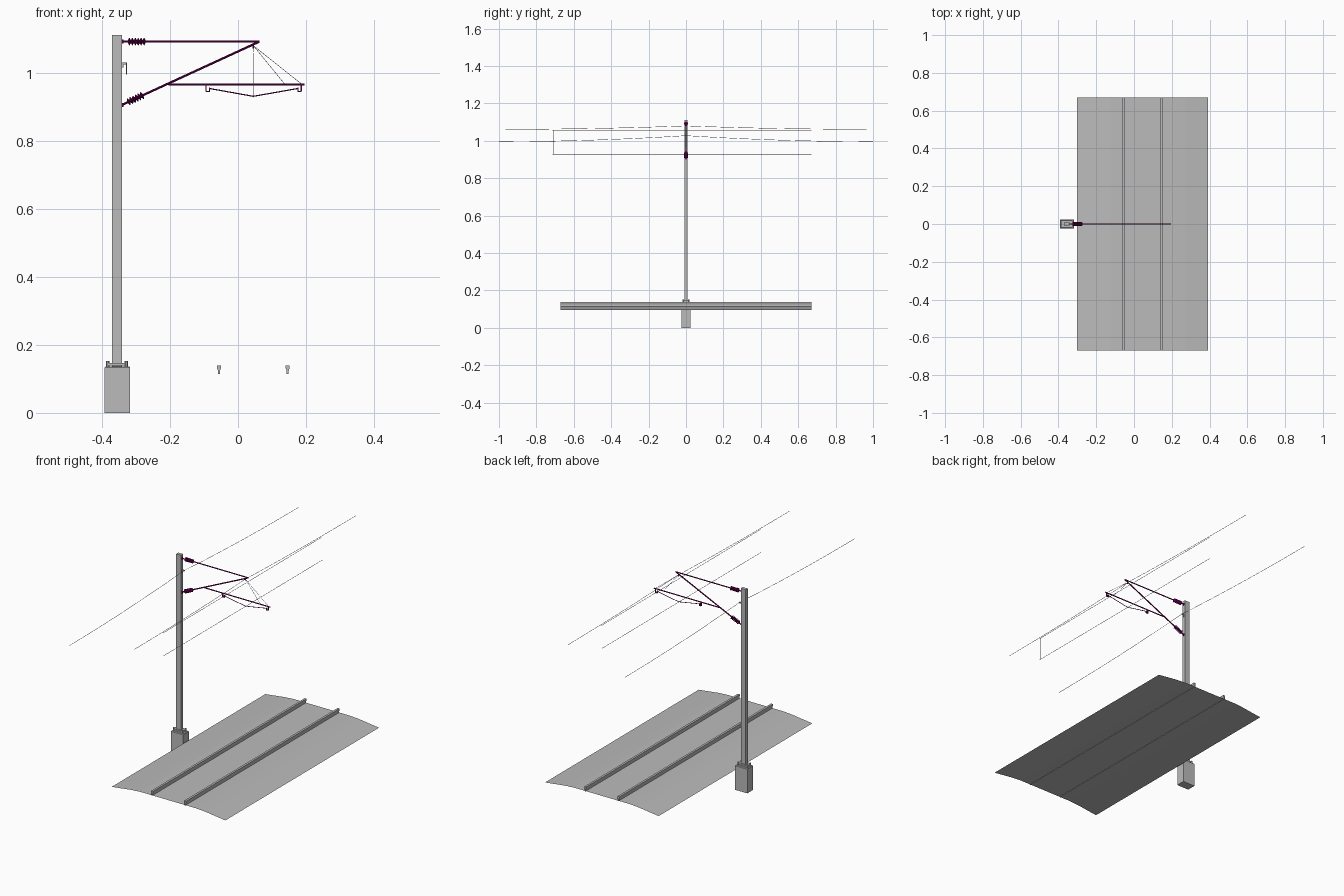
import bpy, bmesh, math
from mathutils import Vector

if "Cube" in bpy.data.objects:
    bpy.data.objects.remove(bpy.data.objects["Cube"])

def material(name, color):
    m = bpy.data.materials.new(name)
    m.diffuse_color = (*color, 1)
    m.use_nodes = True
    m.node_tree.nodes["Principled BSDF"].inputs["Base Color"].default_value = m.diffuse_color
    return m

GREY = material("galvanised_grey", (0.5, 0.5, 0.5))
PURPLE = material("dark_magenta", (0.16, 0.0, 0.09))

def finish(name, bm, mat, smooth=False):
    me = bpy.data.meshes.new(name)
    bm.to_mesh(me)
    bm.free()
    me.materials.append(mat)
    ob = bpy.data.objects.new(name, me)
    bpy.context.collection.objects.link(ob)
    if smooth:
        bpy.context.view_layer.objects.active = ob
        ob.select_set(True)
        bpy.ops.object.shade_smooth_by_angle()
        ob.select_set(False)
    return ob

def box(name, x, y, z, mat=GREY, bevel=0):
    """Box from (min, max) pairs."""
    bm = bmesh.new()
    bmesh.ops.create_cube(bm, size=1)
    for v in bm.verts:
        v.co = [(a + b) / 2 + c * (b - a) for (a, b), c in zip((x, y, z), v.co)]
    if bevel:
        top = [e for e in bm.edges if all(v.co.z > z[1] - 1e-5 for v in e.verts)]
        bmesh.ops.bevel(bm, geom=top, offset=bevel, segments=1, affect='EDGES')
    return finish(name, bm, mat)

def rod(name, points, radii, mat, sides=8):
    """Round rod along points; radii is one number or one per point."""
    pts = [Vector(p) for p in points]
    if not isinstance(radii, list):
        radii = [radii] * len(pts)
    bm = bmesh.new()
    rings = []
    for i, p in enumerate(pts):
        a, b = pts[max(i - 1, 0)], pts[min(i + 1, len(pts) - 1)]
        t = (b - a).normalized()
        side = t.cross(Vector((0, 1, 0)))
        if side.length < 0.2:
            side = t.cross(Vector((1, 0, 0)))
        side.normalize()
        up = side.cross(t)
        rings.append([bm.verts.new(p + radii[i] * (side * math.cos(k * math.tau / sides)
                      + up * math.sin(k * math.tau / sides))) for k in range(sides)])
    for r, s in zip(rings, rings[1:]):
        for k in range(sides):
            bm.faces.new((r[k], r[(k + 1) % sides], s[(k + 1) % sides], s[k]))
    bm.faces.new(rings[0][::-1])
    bm.faces.new(rings[-1])
    bmesh.ops.recalc_face_normals(bm, faces=bm.faces)
    return finish(name, bm, mat, True)

def extrude_y(name, profile, half, mat, closed):
    """Sweep an xz profile along the track."""
    bm = bmesh.new()
    f, b = [[bm.verts.new((x, y, z)) for x, z in profile] for y in (-half, half)]
    n = len(profile)
    for i in range(n if closed else n - 1):
        j = (i + 1) % n
        bm.faces.new((f[i], f[j], b[j], b[i]))
    if closed:
        bm.faces.new(f)
        bm.faces.new(b)
        bmesh.ops.recalc_face_normals(bm, faces=bm.faces)
    return finish(name, bm, mat)

# Track bed sheet and rails
TRACK = 0.045
half_bed = [(0.347, 0.097), (0.29, 0.104), (0.227, 0.112), (0.17, 0.116)]
bed = [(TRACK - d, z) for d, z in half_bed] + [(TRACK + d, z) for d, z in half_bed[::-1]]
extrude_y("track_bed", bed, 0.67, GREY, False)
for side, x in (("left", -0.056), ("right", 0.146)):
    half_rail = [(0.003, 0.114), (0.003, 0.124), (0.006, 0.132), (0.006, 0.139)]
    prof = [(x + d, z) for d, z in half_rail] + [(x - d, z) for d, z in half_rail[::-1]]
    extrude_y(side + "_rail", prof, 0.67, GREY, True)

# Foundation, base plate, bolts and mast
MX = -0.356
box("foundation", (-0.392, -0.317), (-0.025, 0.025), (0, 0.136), bevel=0.003)
box("base_plate", (-0.385, -0.326), (-0.018, 0.018), (0.139, 0.147))
for sx in (-1, 1):
    for sy in (-1, 1):
        p = (MX + sx * 0.027, sy * 0.014)
        rod("base_bolt", [(*p, 0.134), (*p, 0.152)], 0.005, GREY, 6)
box("mast", (-0.371, -0.341), (-0.009, 0.009), (0.136, 1.112))

# Cantilever tubes
TIP = Vector((0.063, 0, 1.092))
TOP, LOW = Vector((-0.341, 0, 1.092)), Vector((-0.341, 0, 0.906))
rod("top_tube", [TOP, TIP], 0.003, PURPLE)
rod("diagonal_tube", [LOW, TIP], 0.0033, PURPLE)
rod("registration_tube", [(-0.204, 0, 0.966), (0.196, 0, 0.966)], 0.003, PURPLE)

# Ribbed insulators with mast brackets
for name, start in (("top", TOP), ("lower", LOW)):
    d = (TIP - start).normalized()
    pts, radii = [], []
    for i in range(6):
        s = 0.018 + i * 0.0086
        for off, r in ((0, 0.005), (0.003, 0.011), (0.0045, 0.011), (0.0075, 0.005)):
            pts.append(start + d * (s + off))
            radii.append(r)
    rod(name + "_insulator", pts, radii, PURPLE, 12)
    rod(name + "_bracket", [start - Vector((0, 0, 0.006)), start + Vector((0, 0, 0.006))],
        0.004, PURPLE)

# Drop brackets and steady arms meeting at the contact wire
for name, x, s in (("left", -0.094, 1), ("right", 0.186, -1)):
    box(name + "_drop_bracket", (x - 0.002, x + 0.002), (-0.003, 0.003), (0.945, 0.966), PURPLE)
    xs = sorted((x, x + s * 0.010))
    box(name + "_drop_foot", (xs[0], xs[1]), (-0.003, 0.003), (0.944, 0.947), PURPLE)
    x2 = x + s * 0.010
    box(name + "_drop_hook", (x2 - 0.0015, x2 + 0.0015), (-0.003, 0.003), (0.944, 0.957), PURPLE)
    rod(name + "_steady_arm", [(x2, 0, 0.954), (TRACK, 0, 0.931)], 0.0017, PURPLE)

# Messenger clamp and stay wires
rod("messenger_clamp", [(TRACK, 0, 1.086), (TRACK, 0, 1.072)], 0.002, PURPLE)
for x in (0.138, 0.188):
    rod("stay_wire", [(TRACK, 0, 1.08), (x, 0, 0.966)], 0.0008, GREY, 5)

# Overhead wires, sagging away from the mast
def sagging(name, x, half, low, rise):
    pts = []
    for i in range(-10, 11):
        t = i / 10
        pts.append((x, t * half, low + rise * (1 - abs(t)) ** 2))
    rod(name, pts, 0.001, GREY, 6)

sagging("messenger_wire", TRACK, 0.965, 1.062, 0.018)
sagging("feeder_wire", -0.328, 1.0, 0.996, 0.032)
rod("auxiliary_wire", [(TRACK, -0.715, 1.057), (TRACK, 0.67, 1.057)], 0.001, GREY, 6)
rod("contact_wire", [(TRACK, -0.715, 0.929), (TRACK, 0.67, 0.929)], 0.001, GREY, 6)
rod("dropper_wire", [(TRACK, -0.71, 0.929), (TRACK, -0.71, 1.057)], 0.0008, GREY, 5)

# Feeder bracket on the mast
box("feeder_bracket", (-0.342, -0.326), (-0.003, 0.003), (1.024, 1.030))
box("feeder_bracket_rib", (-0.342, -0.337), (-0.003, 0.003), (1.016, 1.026))
